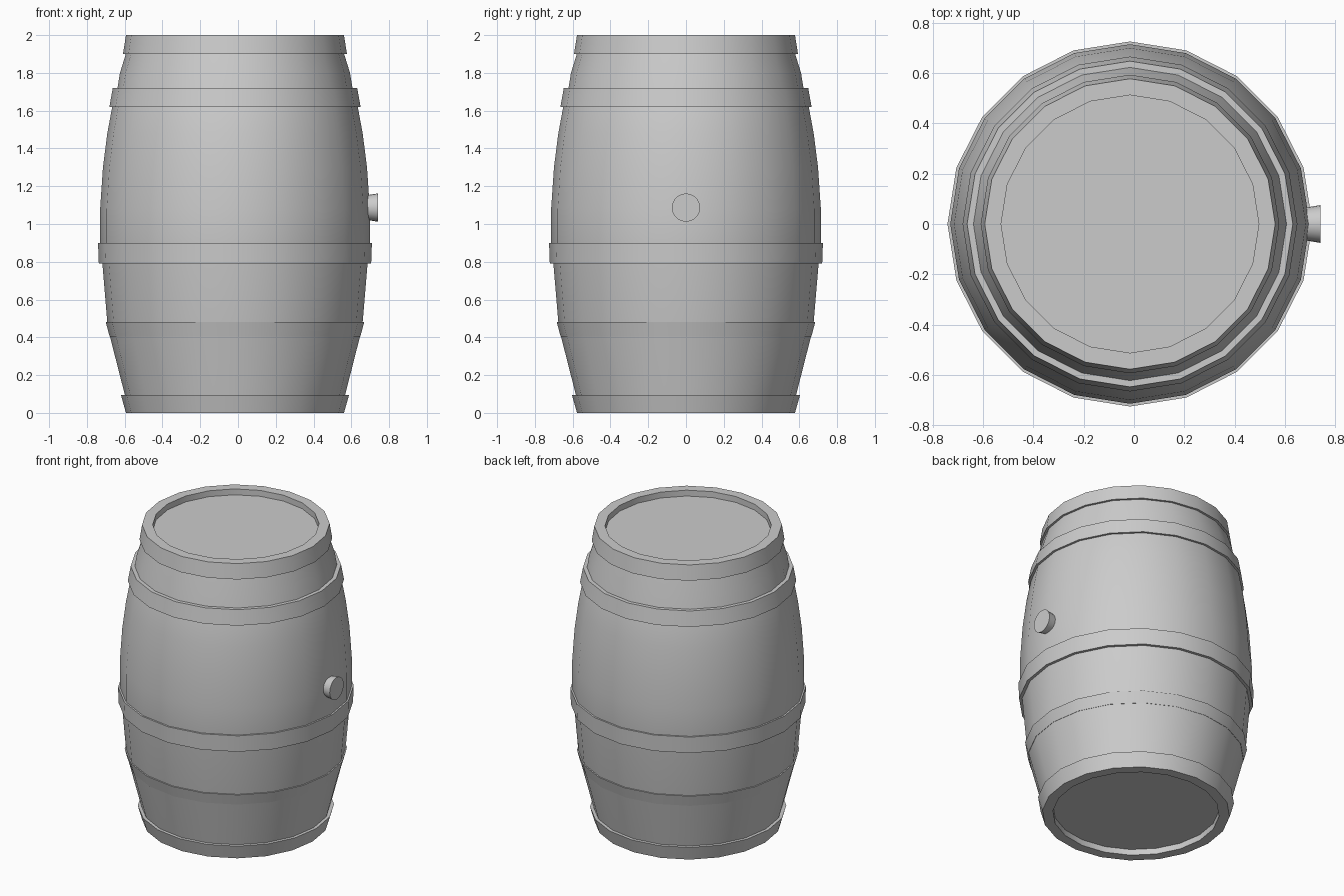
import bpy
import bmesh
from math import cos, sin, tau, radians
from mathutils import Matrix

if "Cube" in bpy.data.objects:
    bpy.data.objects.remove(bpy.data.objects["Cube"])

SIDES = 20
CX = -0.016


def lathe(name, profile, matrix, closed=False, sides=SIDES):
    """Revolve (radius, height) points around z; open ends are capped."""
    bm = bmesh.new()
    rings = [[bm.verts.new((r * cos(tau * i / sides), r * sin(tau * i / sides), z))
              for i in range(sides)] for r, z in profile]
    pairs = list(zip(rings, rings[1:]))
    if closed:
        pairs.append((rings[-1], rings[0]))
    for a, b in pairs:
        for i in range(sides):
            j = (i + 1) % sides
            bm.faces.new((a[i], a[j], b[j], b[i]))
    if not closed:
        bm.faces.new(rings[0][::-1])
        bm.faces.new(rings[-1])
    bmesh.ops.recalc_face_normals(bm, faces=bm.faces)
    bm.transform(matrix)
    mesh = bpy.data.meshes.new(name)
    bm.to_mesh(mesh)
    bm.free()
    ob = bpy.data.objects.new(name, mesh)
    bpy.context.collection.objects.link(ob)
    bpy.ops.object.select_all(action='DESELECT')
    bpy.context.view_layer.objects.active = ob
    ob.select_set(True)
    bpy.ops.object.shade_smooth_by_angle(angle=radians(30))
    return ob


place = Matrix.Translation((CX, 0, 0))

# Bulging stave body with recessed lids at both ends
lathe("barrel_body", [
    (0.512, 0.04), (0.512, 0.0), (0.565, 0.0), (0.583, 0.095), (0.662, 0.405),
    (0.676, 0.48), (0.702, 0.79), (0.714, 0.90), (0.714, 1.08), (0.699, 1.30),
    (0.676, 1.48), (0.650, 1.62), (0.622, 1.72), (0.609, 1.80), (0.578, 1.90),
    (0.560, 2.0), (0.512, 2.0), (0.512, 1.96)], place)

# Hoops: bottom height, bottom radius, top height, top radius
hoops = {
    "bottom_hoop": (0.0, 0.577, 0.095, 0.604),
    "lower_hoop": (0.405, 0.664, 0.48, 0.684),
    "middle_hoop": (0.79, 0.721, 0.90, 0.725),
    "upper_hoop": (1.62, 0.665, 1.72, 0.647),
    "top_hoop": (1.90, 0.593, 2.0, 0.577),
}
for name, (z0, r0, z1, r1) in hoops.items():
    lathe(name, [(r0 - 0.05, z0), (r0, z0), (r1, z1), (r1 - 0.05, z1)], place, closed=True)

# Flared bung plug on the right side
lathe("bung", [(0.062, 0.0), (0.075, 0.081)],
      Matrix.Translation((0.66, 0, 1.087)) @ Matrix.Rotation(radians(90), 4, 'Y'))
